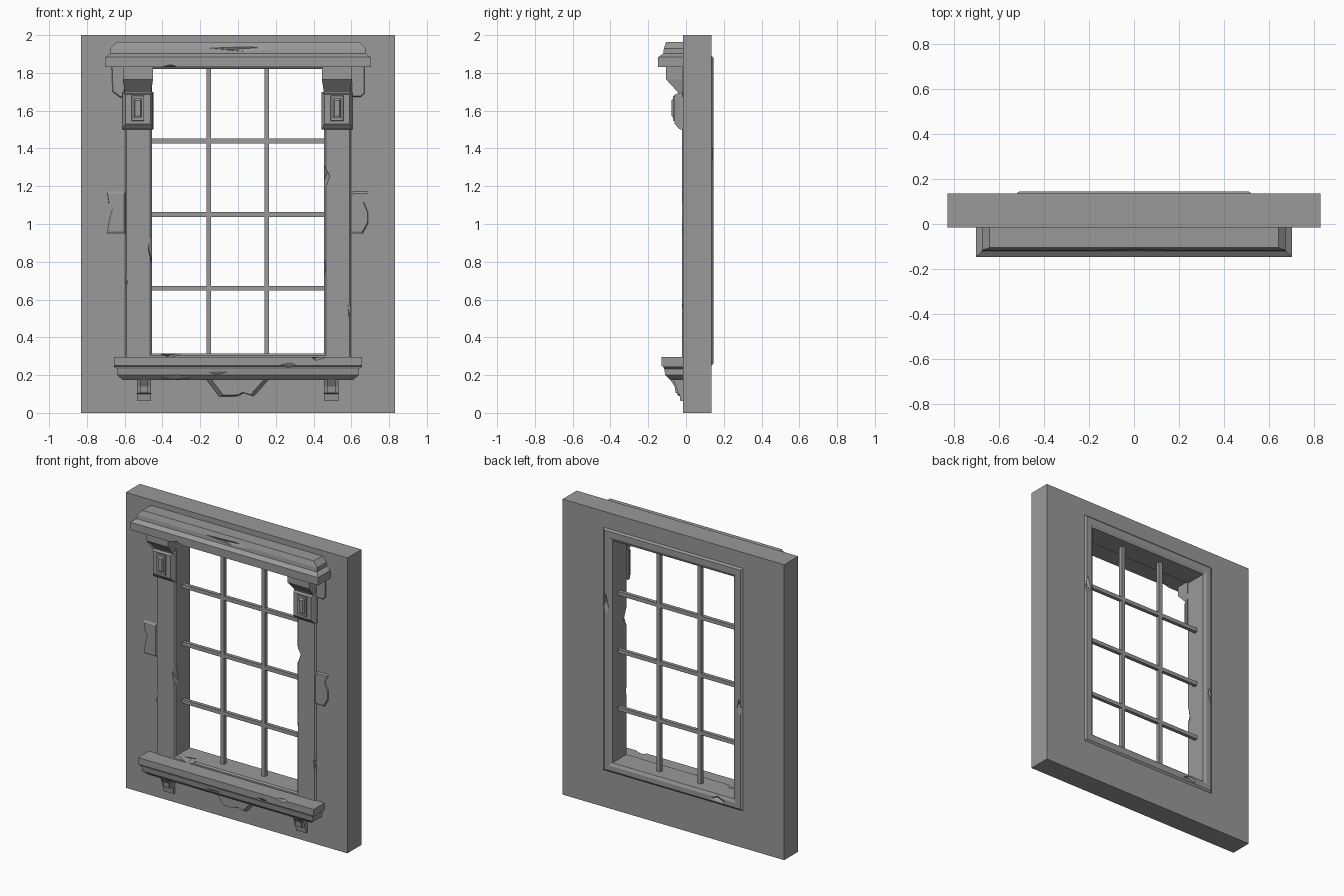
import bpy, bmesh, random
from mathutils import Matrix, Euler

random.seed(4)

stone = bpy.data.materials.new("dark_stone")
stone.diffuse_color = (0.32, 0.32, 0.32, 1)


def loft(name, loops, ring=False):
    """Skin equal-length point loops; cap the ends, or join last to first when ring."""
    bm = bmesh.new()
    rows = [[bm.verts.new(p) for p in loop] for loop in loops]
    n = len(rows[0])
    pairs = list(zip(rows, rows[1:])) + ([(rows[-1], rows[0])] if ring else [])
    for a, b in pairs:
        for i in range(n):
            j = (i + 1) % n
            bm.faces.new((a[i], a[j], b[j], b[i]))
    if not ring:
        bm.faces.new(rows[0])
        bm.faces.new(rows[-1])
    bmesh.ops.recalc_face_normals(bm, faces=bm.faces)
    mesh = bpy.data.meshes.new(name)
    bm.to_mesh(mesh)
    bm.free()
    mesh.materials.append(stone)
    ob = bpy.data.objects.new(name, mesh)
    bpy.context.collection.objects.link(ob)
    return ob


def xz_rect(hx, z0, z1, y, cx=0):
    return [(cx - hx, y, z0), (cx + hx, y, z0), (cx + hx, y, z1), (cx - hx, y, z1)]


def moulding(name, levels, cx=0, back=-0.013):
    """Moulding returned around its ends: levels are (half width, front y, z)."""
    return loft(name, [[(cx - h, back, z), (cx + h, back, z), (cx + h, y, z), (cx - h, y, z)]
                       for h, y, z in levels])


def patch(name, outline, y, shrink):
    """Low raised stone with chamfered edges, outline in (x, z)."""
    cx = sum(p[0] for p in outline) / len(outline)
    cz = sum(p[1] for p in outline) / len(outline)
    front = [(cx + (x - cx) * shrink, y, cz + (z - cz) * shrink) for x, z in outline]
    return loft(name, [[(x, -0.013, z) for x, z in outline], front])


def chip(ob, spots):
    """Knock faceted chips out of the edges: spots are (x, y, z, rx, ry, rz)."""
    bm = bmesh.new()
    for x, y, z, rx, ry, rz in spots:
        turn = Euler([random.uniform(0.5, 0.9) for _ in range(3)]).to_matrix().to_4x4()
        m = Matrix.Translation((x, y, z)) @ Matrix.Diagonal((rx, ry, rz, 1)) @ turn
        bmesh.ops.create_cube(bm, size=1.25, matrix=m)
    mesh = bpy.data.meshes.new("chip_cutter")
    bm.to_mesh(mesh)
    bm.free()
    mesh.materials.append(stone)
    cutter = bpy.data.objects.new("chip_cutter", mesh)
    cutter.hide_render = True
    bpy.context.collection.objects.link(cutter)
    mod = ob.modifiers.new("chips", 'BOOLEAN')
    mod.operation, mod.solver, mod.object = 'DIFFERENCE', 'EXACT', cutter
    bpy.context.view_layer.objects.active = ob
    bpy.ops.object.modifier_apply(modifier=mod.name)
    bpy.data.objects.remove(cutter)


# Wall with the opening, front surround and back trim as one closed ring
wall = loft("wall_and_surround", [xz_rect(*r) for r in (
    (0.83, 0, 2, -0.015),
    (0.597, 0.19, 1.95, -0.015),
    (0.590, 0.20, 1.94, -0.022),
    (0.465, 0.305, 1.83, -0.022),
    (0.455, 0.315, 1.82, -0.014),
    (0.455, 0.315, 1.82, 0.136),
    (0.475, 0.295, 1.84, 0.145),
    (0.510, 0.262, 1.88, 0.145),
    (0.522, 0.250, 1.892, 0.135),
    (0.83, 0, 2, 0.135))], ring=True)
chip(wall, [(-0.455, -0.025, 0.86, 0.022, 0.035, 0.09),
            (0.455, -0.025, 1.25, 0.035, 0.05, 0.07),
            (0.455, -0.03, 0.75, 0.012, 0.03, 0.10),
            (-0.36, -0.02, 0.312, 0.06, 0.06, 0.02),
            (-0.597, -0.03, 0.68, 0.015, 0.02, 0.06),
            (0.592, -0.03, 0.55, 0.015, 0.02, 0.07),
            (0.50, 0.15, 1.38, 0.025, 0.018, 0.08),
            (-0.50, 0.15, 0.95, 0.02, 0.015, 0.07),
            (-0.34, 0.15, 0.285, 0.06, 0.018, 0.025)])

# Window grid
for i, x in enumerate((-0.155, 0.152)):
    loft(f"grid_upright_{i + 1}", [xz_rect(0.013, 0.31, 1.825, y, x) for y in (0.052, 0.078)])
for i, z in enumerate((0.66, 1.05, 1.44)):
    loft(f"grid_crossbar_{i + 1}", [xz_rect(0.46, z - 0.013, z + 0.013, y) for y in (0.053, 0.077)])

# Cornice
cornice = moulding("cornice", [(0.703, -0.147, 1.83), (0.703, -0.147, 1.883),
                               (0.675, -0.12, 1.903), (0.675, -0.117, 1.93),
                               (0.642, -0.105, 1.963)])
chip(cornice, [(-0.36, -0.147, 1.827, 0.06, 0.03, 0.016),
               (0.02, -0.118, 1.928, 0.17, 0.01, 0.014)])

# Corbels: flared cap over a chamfered block with stepped panels
for side, cx in (("left", -0.53), ("right", 0.524)):
    moulding(f"corbel_cap_{side}", [(0.07, -0.035, 1.67), (0.07, -0.045, 1.70),
                                    (0.08, -0.105, 1.765), (0.08, -0.105, 1.832)], cx)
    loft(f"corbel_block_{side}", [xz_rect(0.082, 1.50, 1.70, -0.013, cx),
                                  xz_rect(0.080, 1.502, 1.695, -0.035, cx),
                                  xz_rect(0.066, 1.53, 1.685, -0.06, cx)])
    loft(f"corbel_panel_{side}", [xz_rect(0.034, 1.545, 1.68, -0.058, cx),
                                  xz_rect(0.032, 1.547, 1.678, -0.068, cx),
                                  xz_rect(0.02, 1.56, 1.665, -0.068, cx),
                                  xz_rect(0.014, 1.575, 1.655, -0.077, cx)])

# Sill
sill = moulding("sill", [(0.61, -0.085, 0.175), (0.64, -0.11, 0.20), (0.64, -0.115, 0.232),
                         (0.655, -0.12, 0.243), (0.657, -0.13, 0.25), (0.657, -0.13, 0.295)])
chip(sill, [(0.27, -0.133, 0.25, 0.05, 0.02, 0.02),
            (0.42, -0.133, 0.297, 0.05, 0.025, 0.02),
            (-0.33, -0.105, 0.185, 0.10, 0.02, 0.018),
            (-0.11, -0.12, 0.212, 0.06, 0.015, 0.015)])

# Brackets under the sill, each with a narrow raised rib
profile = ((-0.013, 0.18), (-0.07, 0.18), (-0.052, 0.14), (-0.045, 0.105),
           (-0.035, 0.10), (-0.03, 0.062), (-0.013, 0.062))
rib = ((-0.02, 0.178), (-0.085, 0.178), (-0.06, 0.14), (-0.055, 0.105), (-0.02, 0.105))
for side, cx in (("left", -0.498), ("right", 0.493)):
    loft(f"sill_bracket_{side}", [[(cx + d, y, z) for y, z in profile] for d in (-0.038, 0.038)])
    loft(f"sill_bracket_rib_{side}", [[(cx + d, y, z) for y, z in rib] for d in (-0.022, 0.022)])

# Raised stones around the surround
patch("side_stone_left", [(-0.595, 1.175), (-0.695, 1.175), (-0.685, 1.11), (-0.665, 1.08),
                          (-0.68, 1.03), (-0.695, 0.945), (-0.595, 0.945)], -0.022, 0.88)
patch("side_stone_right", [(0.59, 1.15), (0.61, 1.175), (0.69, 1.175), (0.665, 1.12),
                           (0.69, 1.06), (0.69, 1.0), (0.66, 0.945), (0.59, 0.945)], -0.022, 0.88)
patch("upper_stone_left", [(-0.60, 1.84), (-0.67, 1.84), (-0.665, 1.70), (-0.62, 1.665),
                           (-0.60, 1.68)], -0.022, 0.9)
patch("upper_stone_right", [(0.60, 1.84), (0.67, 1.84), (0.67, 1.69), (0.65, 1.67),
                            (0.60, 1.67)], -0.022, 0.9)
patch("lower_stone", [(-0.18, 0.19), (-0.10, 0.085), (0.0, 0.088), (0.03, 0.105),
                      (0.085, 0.088), (0.175, 0.19)], -0.045, 0.78)
